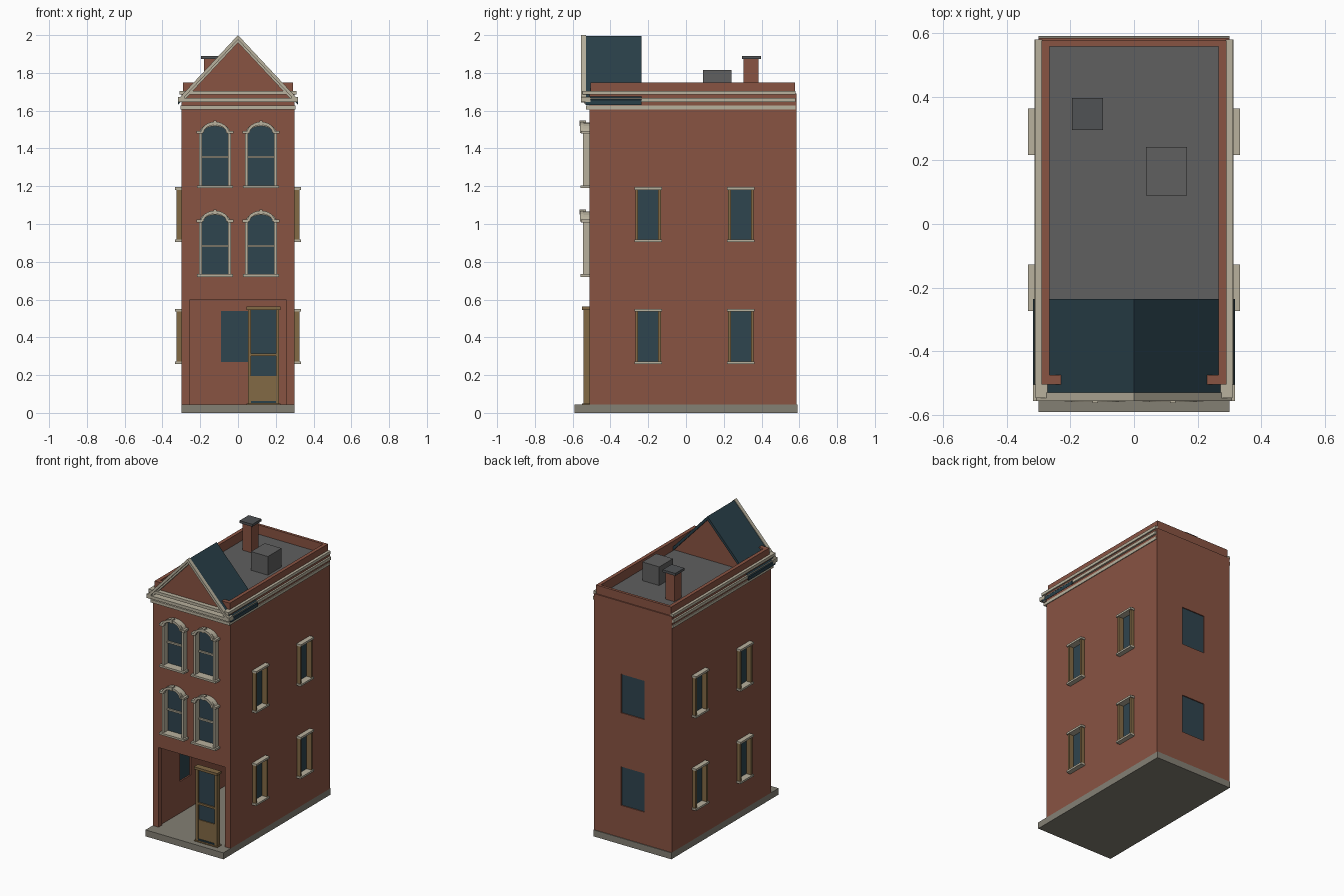
import bpy, bmesh, math

cube = bpy.data.objects.get("Cube")
if cube:
    bpy.data.objects.remove(cube, do_unlink=True)


def material(name, r, g, b):
    m = bpy.data.materials.new(name)
    m.use_nodes = True
    m.diffuse_color = (r, g, b, 1)
    m.node_tree.nodes["Principled BSDF"].inputs["Base Color"].default_value = (r, g, b, 1)
    return m


BRICK = material("red brick", .25, .087, .055)
CREAM = material("cream trim", .48, .44, .34)
OCHRE = material("ochre frame", .225, .143, .06)
GLASS = material("dark glass", .028, .058, .077)
SLATE = material("blue slate", .022, .05, .066)
ROOF = material("flat roof grey", .115, .115, .115)
STONE = material("base stone", .23, .215, .175)
CAP = material("chimney cap grey", .08, .085, .09)


def prism(name, pts, axis, lo, hi, mat):
    """Extrude a flat outline along y (x,z outline) or z (x,y outline)."""
    def put(p, d):
        return (p[0], d, p[1]) if axis == "y" else (p[0], p[1], d)
    bm = bmesh.new()
    a = [bm.verts.new(put(p, lo)) for p in pts]
    b = [bm.verts.new(put(p, hi)) for p in pts]
    bm.faces.new(a)
    bm.faces.new(b[::-1])
    for i in range(len(pts)):
        j = (i + 1) % len(pts)
        bm.faces.new((a[i], b[i], b[j], a[j]))
    bmesh.ops.recalc_face_normals(bm, faces=bm.faces)
    me = bpy.data.meshes.new(name)
    bm.to_mesh(me)
    bm.free()
    me.materials.append(mat)
    ob = bpy.data.objects.new(name, me)
    bpy.context.collection.objects.link(ob)
    return ob


def box(name, x0, x1, y0, y1, z0, z1, mat):
    return prism(name, [(x0, y0), (x1, y0), (x1, y1), (x0, y1)], "z", z0, z1, mat)


def cut(target, cutter):
    mod = target.modifiers.new("cut", "BOOLEAN")
    mod.operation = "DIFFERENCE"
    mod.solver = "EXACT"
    mod.object = cutter
    bpy.context.view_layer.objects.active = target
    bpy.ops.object.modifier_apply(modifier=mod.name)
    bpy.data.objects.remove(cutter, do_unlink=True)


def arch(cx, spring, half, rise, n=12):
    """Points of an arch from the left spring to the right spring."""
    return [(cx - half * math.cos(math.pi * i / n),
             spring + rise * math.sin(math.pi * i / n)) for i in range(n + 1)]


def arched(cx, bottom, spring, half, rise):
    return [(cx - half, bottom)] + arch(cx, spring, half, rise) + [(cx + half, bottom)]


def chevron(name, apex, slope, half, drop, y0, y1, mat):
    low = apex - slope * half
    pts = [(-half, low), (0, apex), (half, low),
           (half, low - drop), (0, apex - drop), (-half, low - drop)]
    return prism(name, pts, "y", y0, y1, mat)


# Base and hollow brick shell
box("base_slab", -.3, .3, -.59, .59, 0, .045, STONE)
walls = box("walls", -.3, .3, -.51, .585, .045, 1.69, BRICK)
parapet = box("parapet", -.29, .29, -.505, .577, 1.69, 1.75, BRICK)
for part in (walls, parapet):
    cut(part, box("cavity", -.265, .265, -.475, .558, 0, 1.8, BRICK))
cut(walls, box("shop_opening", -.255, .255, -.6, -.45, 0, .6, BRICK))
box("flat_roof", -.267, .267, -.477, .56, 1.66, 1.685, ROOF)

# Side and back windows on two floors
for floor, z in (("lower", .265), ("upper", .91)):
    top = z + .275
    cut(walls, box("back_cut", -.09, .09, .5, .7, z + .005, top, BRICK))
    box(floor + "_back_pane", -.09, .09, .565, .578, z + .005, top, GLASS)
    for place, y in (("front", -.2), ("rear", .29)):
        cut(walls, box("side_cut", -.4, .4, y - .06, y + .06, z, top, BRICK))
        for side, s in (("left", 1), ("right", -1)):
            name = f"{floor}_{side}_{place}_window"

            def side_box(part, d0, d1, y0, y1, z0, z1, mat):
                x0, x1 = sorted((s * d0, s * d1))
                box(f"{name}_{part}", x0, x1, y + y0, y + y1, z0, z1, mat)

            side_box("pane", .275, .288, -.06, .06, z, top, GLASS)
            for jamb, e in (("front_jamb", -1), ("rear_jamb", 1)):
                y0, y1 = sorted((e * .053, e * .067))
                side_box(jamb, .285, .325, y0, y1, z, top, OCHRE)
            side_box("sill", .285, .333, -.073, .073, z - .006, z + .007, CREAM)
            side_box("head", .285, .333, -.073, .073, top - .004, top + .01, CREAM)

# Arched front windows
for floor, z in (("middle", .72), ("top", 1.19)):
    spring = z + .285
    for side, cx in (("left", .122), ("right", -.122)):
        name = f"{floor}_{side}_arched_window"
        cut(walls, prism("arch_cut", arched(cx, z + .01, spring, .075, .055),
                         "y", -.6, -.46, BRICK))
        prism(name + "_pane", arched(cx, z + .008, spring, .077, .057),
              "y", -.5, -.488, GLASS)
        frame = arched(cx, z + .01, spring, .084, .062)
        frame += arched(cx, z + .01, spring, .068, .043)[::-1]
        prism(name + "_frame", frame, "y", -.545, -.495, CREAM)
        hood = arch(cx, spring + .008, .074, .058) + arch(cx, spring + .008, .06, .041)[::-1]
        prism(name + "_hood", hood, "y", -.56, -.54, CREAM)
        box(name + "_keystone", cx - .009, cx + .009, -.563, -.53,
            z + .33, z + .357, CREAM)
        box(name + "_sill", cx - .096, cx + .096, -.558, -.49, z, z + .014, CREAM)
        box(name + "_middle_bar", cx - .07, cx + .07, -.512, -.495,
            z + .159, z + .17, CREAM)
        for end, e in (("left", 1), ("right", -1)):
            x = cx + e * .082
            box(f"{name}_{end}_capital", x - .015, x + .015, -.556, -.505,
                spring + .003, spring + .018, CREAM)

# Cornice bands around the front and both sides
for i, (x, y, z0, z1) in enumerate(((.305, .53, 1.607, 1.627),
                                    (.312, .553, 1.645, 1.666),
                                    (.309, .547, 1.685, 1.705))):
    band = [(-x, .58), (-x, -y), (x, -y), (x, .58),
            (.288, .58), (.288, -.5), (-.288, -.5), (-.288, .58)]
    prism(f"cornice_band_{i + 1}", band, "z", z0, z1, CREAM)

# Front gable with slate roof and sloping trim
prism("gable_wall", [(-.285, 1.67), (.285, 1.67), (0, 1.98)], "y", -.517, -.25, BRICK)
chevron("gable_roof", 1.995, 1.07, .317, .025, -.532, -.235, SLATE)
chevron("gable_outer_trim", 2.0, 1.07, .31, .024, -.556, -.53, CREAM)
chevron("gable_inner_trim", 1.978, 1.07, .3, .018, -.54, -.515, CREAM)
for side, s in (("left", 1), ("right", -1)):
    box(f"gable_{side}_foot", s * .3 - .018, s * .3 + .018, -.556, -.505, 1.645, 1.672, CREAM)

# Rooftop chimney and vent
box("chimney", -.18, -.11, .305, .385, 1.68, 1.875, BRICK)
box("chimney_cap", -.195, -.097, .296, .396, 1.873, 1.89, CAP)
box("roof_vent", .037, .167, .09, .242, 1.68, 1.815, ROOF)

# Shop door
box("door_left_stile", .2, .217, -.542, -.51, .045, .55, OCHRE)
box("door_right_stile", .053, .07, -.542, -.51, .045, .55, OCHRE)
box("door_head", .045, .225, -.55, -.505, .545, .562, OCHRE)
box("door_rail", .065, .205, -.538, -.515, .3, .314, OCHRE)
box("door_panel", .065, .205, -.535, -.515, .045, .195, OCHRE)
box("door_glass", .065, .205, -.529, -.521, .19, .55, GLASS)
box("door_kick_strip", .068, .202, -.54, -.53, .052, .062, SLATE)
box("door_threshold", .045, .225, -.55, -.505, .035, .05, OCHRE)
